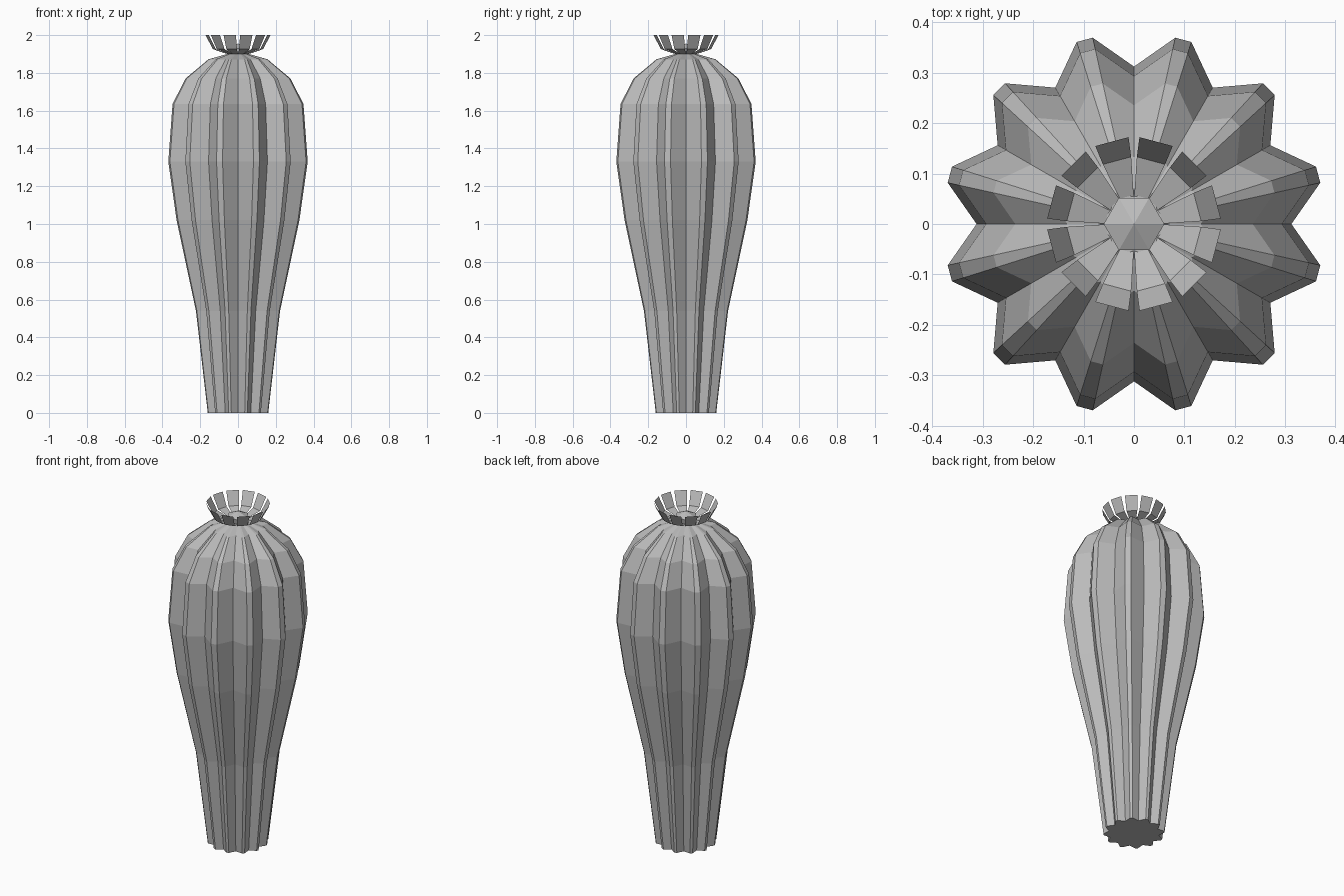
import bpy
import bmesh
from math import cos, sin, radians
from mathutils import Matrix, Vector

RIBS = 12
STEP = radians(360 / RIBS)

cube = bpy.data.objects.get("Cube")
if cube:
    bpy.data.objects.remove(cube, do_unlink=True)

grey = bpy.data.materials.new("plain grey")
grey.use_nodes = True
colour = (0.5, 0.5, 0.5, 1)
grey.diffuse_color = colour
grey.node_tree.nodes["Principled BSDF"].inputs["Base Color"].default_value = colour


def finish(name, bm, closed=True):
    if closed:
        bmesh.ops.recalc_face_normals(bm, faces=bm.faces)
    mesh = bpy.data.meshes.new(name)
    bm.to_mesh(mesh)
    bm.free()
    mesh.materials.append(grey)
    obj = bpy.data.objects.new(name, mesh)
    bpy.context.collection.objects.link(obj)
    return obj


def loft(bm, rings):
    """Skin a stack of closed rings and return the vertex rings."""
    rings = [[bm.verts.new(p) for p in ring] for ring in rings]
    for low, high in zip(rings, rings[1:]):
        for i in range(len(low)):
            j = (i + 1) % len(low)
            bm.faces.new((low[i], low[j], high[j], high[i]))
    return rings


def rib_ring(r, z):
    """Star outline: a sharp valley, then a narrow flat ridge, per rib."""
    points = []
    for k in range(RIBS):
        for offset, scale in ((0, 0.825), (12.5, 1), (17.5, 1)):
            a = k * STEP + radians(offset)
            points.append((r * scale * cos(a), r * scale * sin(a), z))
    return points


# Ribbed body, (radius, height) from foot to crown
profile = [(0.164, 0), (0.228, 0.54), (0.333, 1.02), (0.378, 1.33),
           (0.355, 1.635), (0.285, 1.77), (0.16, 1.872), (0.06, 1.9)]
bm = bmesh.new()
rings = loft(bm, [rib_ring(r, z) for r, z in profile])
bm.faces.new(rings[0][::-1])
bm.faces.new(rings[-1])
finish("ribbed_body", bm)

# Flower petals: (distance, half width, height) along one folded strip
strip = [(0.05, 0.013, 1.898), (0.13, 0.029, 1.926), (0.169, 0.034, 2.0)]
bm = bmesh.new()
for k in range(RIBS):
    turn = Matrix.Rotation((k + 0.5) * STEP, 3, "Z")
    rows = [[bm.verts.new(turn @ Vector((d, side * w, z))) for side in (-1, 1)]
            for d, w, z in strip]
    for (a, b), (c, d) in zip(rows, rows[1:]):
        bm.faces.new((a, c, d, b))
finish("flower_petals", bm, closed=False)

# Six-sided flower centre with a low point
bm = bmesh.new()
rings = loft(bm, [[(r * cos(radians(60 * k)), r * sin(radians(60 * k)), z)
                   for k in range(6)] for r, z in ((0.05, 1.89), (0.06, 1.93))])
tip = bm.verts.new((0, 0, 1.955))
for k in range(6):
    bm.faces.new((rings[1][k], rings[1][(k + 1) % 6], tip))
bm.faces.new(rings[0][::-1])
finish("flower_centre", bm)
